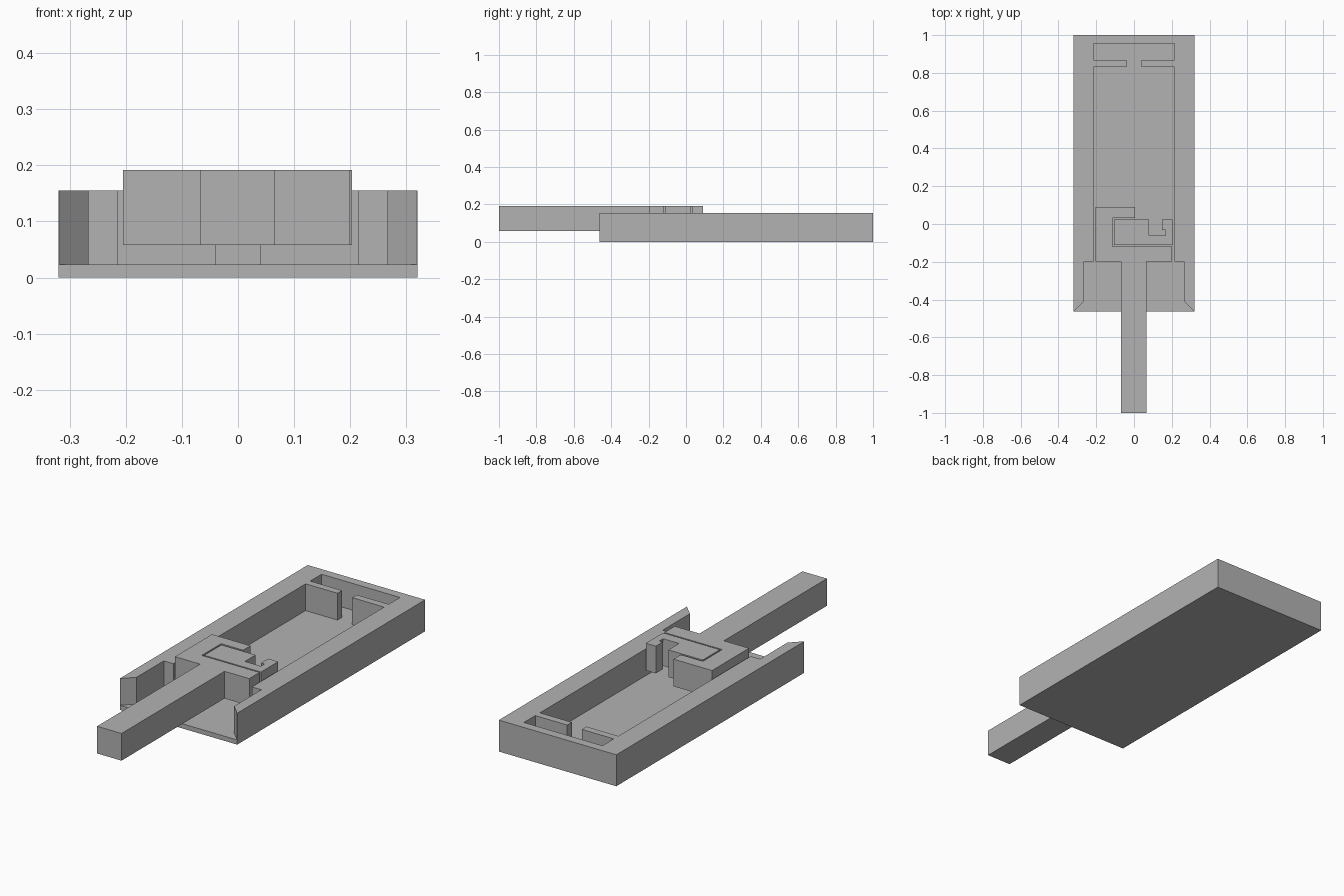
import bpy
import bmesh

cube = bpy.data.objects.get("Cube")
if cube:
    bpy.data.objects.remove(cube, do_unlink=True)

grey = bpy.data.materials.new("plain grey")
grey.use_nodes = True
GREY = (0.45, 0.45, 0.45, 1)
grey.diffuse_color = GREY
grey.node_tree.nodes["Principled BSDF"].inputs["Base Color"].default_value = GREY


def prism(name, outline, z0, z1):
    """Extrude a flat outline from z0 up to z1."""
    bm = bmesh.new()
    face = bm.faces.new([bm.verts.new((x, y, z0)) for x, y in outline])
    top = bmesh.ops.extrude_face_region(bm, geom=[face])["geom"]
    bmesh.ops.translate(bm, vec=(0, 0, z1 - z0),
                        verts=[v for v in top if isinstance(v, bmesh.types.BMVert)])
    bmesh.ops.recalc_face_normals(bm, faces=bm.faces)
    mesh = bpy.data.meshes.new(name)
    bm.to_mesh(mesh)
    bm.free()
    mesh.materials.append(grey)
    obj = bpy.data.objects.new(name, mesh)
    bpy.context.collection.objects.link(obj)
    return obj


def mirrored(half):
    """Close a right-hand half outline with its mirror image."""
    return half + [(-x, y) for x, y in reversed(half)]


# Tray: a block hollowed by the channel, its flared mouth and the end slot
tray = prism("tray", mirrored([(0.32, -0.463), (0.32, 1)]), 0, 0.155)
channel = prism("channel_cutter", mirrored([
    (0.339, -0.483), (0.266, -0.41), (0.266, -0.198), (0.214, -0.198),
    (0.214, 0.832), (0.04, 0.832), (0.04, 0.868), (0.214, 0.868),
    (0.214, 0.956)]), 0.023, 0.3)
cut = tray.modifiers.new("hollow", "BOOLEAN")
cut.operation = "DIFFERENCE"
cut.solver = "EXACT"
cut.object = channel
bpy.context.view_layer.objects.active = tray
bpy.ops.object.modifier_apply(modifier=cut.name)
bpy.data.objects.remove(channel, do_unlink=True)

# Slider: long handle with a hooked head
Z0, Z1 = 0.058, 0.192
prism("slider_handle", [
    (-0.068, -1), (0.065, -1), (0.065, -0.198), (0.2, -0.198),
    (0.2, -0.118), (-0.115, -0.118), (-0.115, 0.033), (0.005, 0.033),
    (0.005, 0.09), (-0.205, 0.09), (-0.205, -0.198), (-0.068, -0.198)], Z0, Z1)

# Latch block nested in the head, with a notched hook
prism("latch_block", [
    (-0.107, -0.111), (0.203, -0.111), (0.203, 0.023), (0.148, 0.023),
    (0.148, -0.031), (0.167, -0.031), (0.167, -0.06), (0.08, -0.06),
    (0.08, 0.023), (-0.107, 0.023)], Z0, Z1)
